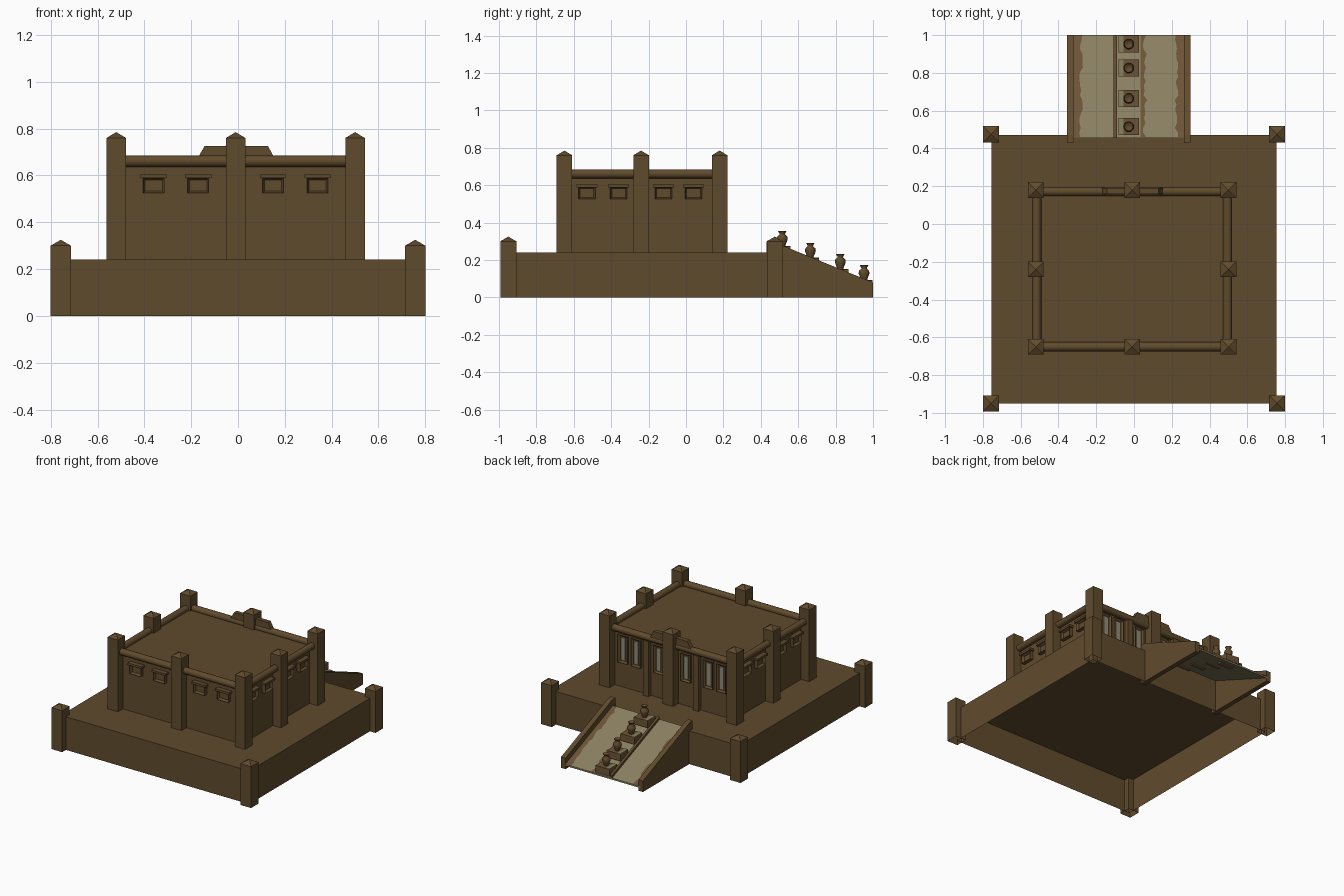
import bpy, bmesh, math, random
from mathutils import Vector, Matrix

random.seed(4)
old = bpy.data.objects.get("Cube")
if old:
    bpy.data.objects.remove(old, do_unlink=True)


def material(name, rgb):
    m = bpy.data.materials.new(name)
    m.use_nodes = True
    m.diffuse_color = (*rgb, 1)
    bsdf = next(n for n in m.node_tree.nodes if n.type == 'BSDF_PRINCIPLED')
    bsdf.inputs["Base Color"].default_value = (*rgb, 1)
    bsdf.inputs["Roughness"].default_value = 0.9
    return m


CLAY = material("clay brown", (0.118, 0.070, 0.026))
WORN = material("worn brown", (0.150, 0.088, 0.038))
SAND = material("pale sand", (0.255, 0.215, 0.120))
STONE = material("pale stone", (0.270, 0.260, 0.200))


def finish(name, bm, mat, smooth=False):
    me = bpy.data.meshes.new(name)
    bm.to_mesh(me)
    bm.free()
    ob = bpy.data.objects.new(name, me)
    bpy.context.collection.objects.link(ob)
    me.materials.append(mat)
    if smooth:
        bpy.ops.object.select_all(action='DESELECT')
        ob.select_set(True)
        bpy.context.view_layer.objects.active = ob
        bpy.ops.object.shade_smooth_by_angle(angle=math.radians(50))
    return ob


def box_mesh(lo, hi, open_bottom=False):
    bm = bmesh.new()
    bmesh.ops.create_cube(bm, size=1)
    lo, hi = Vector(lo), Vector(hi)
    for v in bm.verts:
        v.co = [(a + b) / 2 + c * (b - a) for a, b, c in zip(lo, hi, v.co)]
    bm.normal_update()
    if open_bottom:
        floor = [f for f in bm.faces if f.normal.z < -0.9]
        bmesh.ops.delete(bm, geom=floor, context='FACES')
    return bm


def box(name, lo, hi, mat=CLAY, open_bottom=False):
    return finish(name, box_mesh(lo, hi, open_bottom), mat)


def post(name, x, y, z0, z1, width):
    """Square post with a low pyramid cap."""
    h = width / 2
    bm = box_mesh((x - h, y - h, z0), (x + h, y + h, z1), True)
    top = [f for f in bm.faces if f.normal.z > 0.9]
    tip = bmesh.ops.poke(bm, faces=top)["verts"][0]
    tip.co.z += 0.025
    return finish(name, bm, CLAY)


def prism_x(name, profile, x0, x1, mat):
    """Extrude a (y, z) profile along x."""
    bm = bmesh.new()
    face = bm.faces.new([bm.verts.new((x0, y, z)) for y, z in profile])
    out = bmesh.ops.extrude_face_region(bm, geom=[face])["geom"]
    moved = [g for g in out if isinstance(g, bmesh.types.BMVert)]
    bmesh.ops.translate(bm, verts=moved, vec=(x1 - x0, 0, 0))
    bmesh.ops.recalc_face_normals(bm, faces=bm.faces[:])
    return finish(name, bm, mat)


def rail(name, a, b, radius=0.024):
    a, b = Vector(a), Vector(b)
    bm = bmesh.new()
    bmesh.ops.create_cone(bm, cap_ends=True, segments=12, radius1=radius,
                          radius2=radius, depth=(b - a).length)
    turn = (b - a).to_track_quat('Z', 'Y').to_matrix().to_4x4()
    bm.transform(Matrix.Translation((a + b) / 2) @ turn)
    return finish(name, bm, CLAY, True)


# Platform, open underneath, with corner posts
box("platform", (-0.755, -0.95, 0), (0.755, 0.47, 0.24), CLAY, True)
for x in (-0.757, 0.757):
    for y in (-0.95, 0.475):
        post("platform_post", x, y, 0, 0.30, 0.086)

# Building body with posts and round roof rails
WX0, WX1, WY0, WY1 = -0.497, 0.477, -0.635, 0.160
PX, PY = (-0.52, -0.01, 0.50), (-0.65, -0.24, 0.18)
box("building_walls", (WX0, WY0, 0.24), (WX1, WY1, 0.652), CLAY, True)
for i, x in enumerate(PX):
    for j, y in enumerate(PY):
        if (i, j) != (1, 1):
            post("building_post", x, y, 0.24, 0.76, 0.083)
RZ = 0.661
for y in (-0.65, 0.172):
    rail("roof_rail", (PX[0], y, RZ), (PX[2], y, RZ))
for x in (-0.515, 0.495):
    rail("roof_rail", (x, PY[0], RZ), (x, PY[2], RZ))

# Trapezoid crest over the rear wall
bm = box_mesh((-0.172, 0.158, 0.675), (0.155, 0.190, 0.725))
for v in bm.verts:
    if v.co.z > 0.7:
        v.co.x *= 0.83
finish("rear_crest", bm, CLAY)

# Wall frames: origin, direction along the wall, outward direction
SIDES = {
    "front": (Vector((0, WY0, 0)), Vector((1, 0, 0)), Vector((0, -1, 0))),
    "back": (Vector((0, WY1, 0)), Vector((1, 0, 0)), Vector((0, 1, 0))),
    "right": (Vector((WX0, 0, 0)), Vector((0, 1, 0)), Vector((-1, 0, 0))),
    "left": (Vector((WX1, 0, 0)), Vector((0, 1, 0)), Vector((1, 0, 0))),
}


def wall_box(name, side, u, z0, z1, width, depth, mat=CLAY, rim=0):
    """Box standing out from a wall, with an optional recessed front."""
    origin, along, out = SIDES[side]
    a = origin + along * (u - width / 2) - out * 0.005
    b = origin + along * (u + width / 2) + out * depth
    lo = [min(p, q) for p, q in zip(a, b)]
    hi = [max(p, q) for p, q in zip(a, b)]
    lo[2], hi[2] = z0, z1
    bm = box_mesh(lo, hi)
    if rim:
        face = [f for f in bm.faces if f.normal.dot(out) > 0.9]
        bmesh.ops.inset_individual(bm, faces=face, thickness=rim,
                                   depth=-depth * 0.7)
    return finish(name, bm, mat)


# Small lidded windows on three sides
ROWS = {"front": (-0.36, -0.17, 0.15, 0.34)}
ROWS["left"] = ROWS["right"] = (-0.53, -0.36, -0.12, 0.04)
for side, row in ROWS.items():
    for u in row:
        wall_box("window_frame", side, u, 0.525, 0.59, 0.09, 0.026, CLAY, 0.012)
        wall_box("window_lid", side, u, 0.588, 0.603, 0.112, 0.034)

# Tall rear windows and pilasters, mirrored about the centre post
for s in (-1, 1):
    for d in (0.11, 0.29, 0.395):
        u = PX[1] + s * d
        wall_box("tall_window_frame", "back", u, 0.42, 0.62, 0.075, 0.018, CLAY, 0.016)
        wall_box("tall_window_pane", "back", u, 0.44, 0.60, 0.028, 0.009, STONE)
    wall_box("rear_pilaster", "back", PX[1] + s * 0.20, 0.24, 0.64, 0.045, 0.03)


# Ramp: thin sloped deck between two curbs
def deck_z(y):
    return 0.035 + 0.4 * (1 - y)


def sloped(name, x0, x1, y0, y1, lift, thick, mat):
    profile = [(y0, deck_z(y0) + lift), (y1, deck_z(y1) + lift),
               (y1, deck_z(y1) + lift - thick), (y0, deck_z(y0) + lift - thick)]
    return prism_x(name, profile, x0, x1, mat)


sloped("ramp_deck", -0.33, 0.275, 0.455, 1.0, 0, 0.012, SAND)
curb = [(0.43, 0), (0.43, 0.30), (0.47, 0.296), (1.0, 0.08), (1.0, 0)]
prism_x("ramp_curb", curb, -0.355, -0.32, CLAY)
prism_x("ramp_curb", curb, 0.265, 0.30, CLAY)
sloped("ramp_ridge", -0.108, -0.090, 0.455, 1.0, 0.018, 0.02, CLAY)


def worn_strip(inner, outer):
    """Thin plate with one ragged long edge."""
    bm = bmesh.new()
    steps = 22
    prev = None
    for i in range(steps + 1):
        y = 0.46 + (1 - 0.46) * i / steps
        x = inner + random.uniform(-0.011, 0.011)
        pair = [bm.verts.new((px, y, deck_z(y) + 0.003)) for px in (x, outer)]
        if prev:
            f = bm.faces.new((prev[0], prev[1], pair[1], pair[0]))
            f.normal_update()
            if f.normal.z < 0:
                f.normal_flip()
        prev = pair
    return finish("worn_strip", bm, WORN)


worn_strip(-0.28, -0.32)
worn_strip(0.225, 0.265)
worn_strip(0.058, 0.034)

# Jars on level plinths, stepping down the ramp
JAR = ((0, 0), (0.016, 0), (0.019, 0.012), (0.029, 0.038), (0.027, 0.052),
       (0.015, 0.063), (0.015, 0.068), (0.023, 0.082), (0.014, 0.080), (0, 0.066))
for y, top in ((0.515, 0.355), (0.665, 0.292), (0.825, 0.232), (0.952, 0.172)):
    base = top - 0.082
    box("jar_plinth", (-0.083, y - 0.045, base - 0.05),
        (0.027, y + 0.045, base), WORN)
    box("plinth_slab", (-0.083, y - 0.045, base),
        (-0.055, y + 0.045, base + 0.003), SAND)
    bm = bmesh.new()
    ring = [bm.verts.new((r, 0, z)) for r, z in JAR]
    edges = [bm.edges.new(p) for p in zip(ring, ring[1:])]
    bmesh.ops.spin(bm, geom=ring + edges, cent=(0, 0, 0), axis=(0, 0, 1),
                   angle=math.tau, steps=12, use_duplicate=False)
    bmesh.ops.remove_doubles(bm, verts=bm.verts[:], dist=0.0005)
    bmesh.ops.recalc_face_normals(bm, faces=bm.faces[:])
    bmesh.ops.translate(bm, verts=bm.verts[:], vec=(-0.028, y, base))
    finish("jar", bm, CLAY, True)
